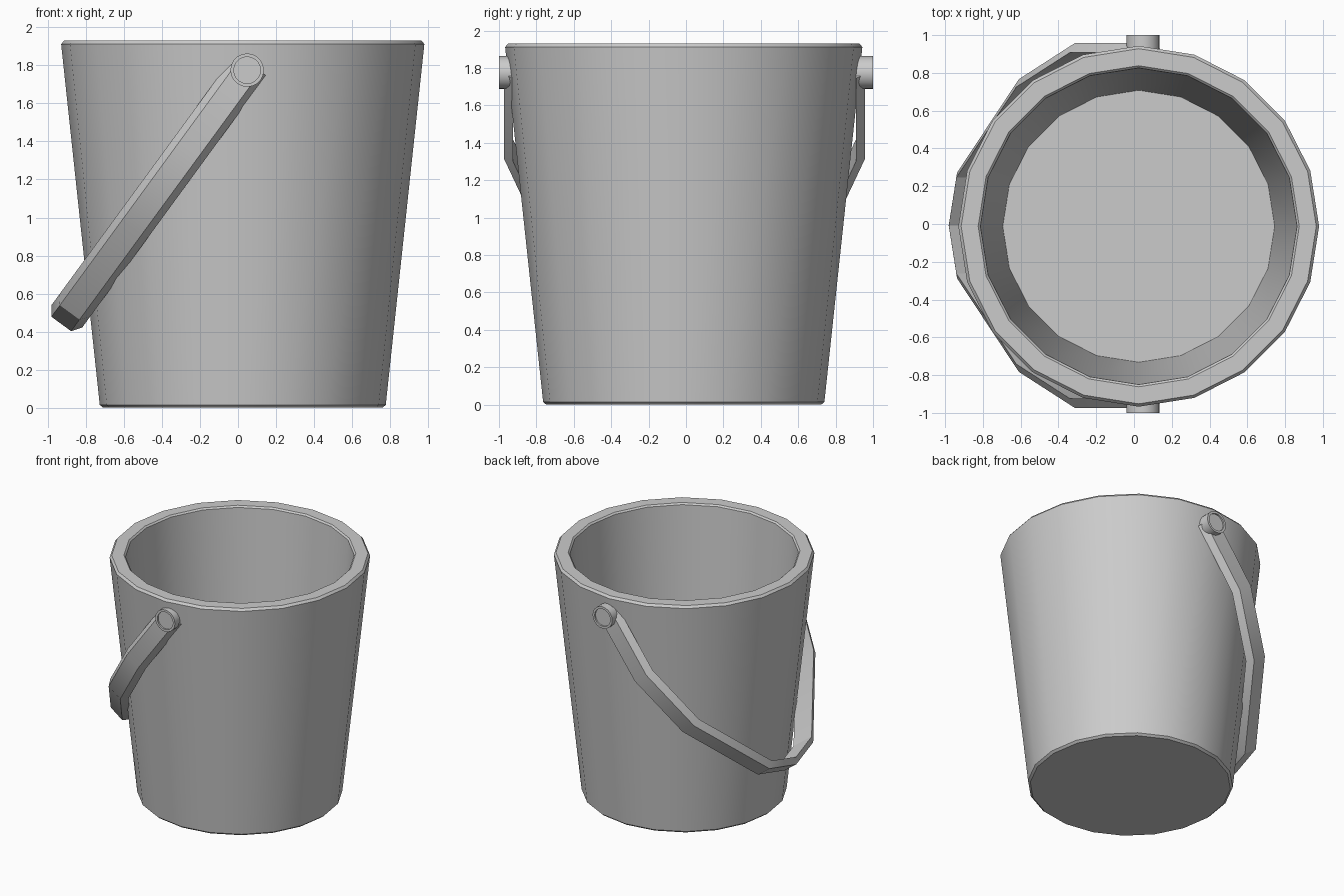
import bpy, bmesh
from math import sin, cos, pi, radians
from mathutils import Vector

if "Cube" in bpy.data.objects:
    bpy.data.objects.remove(bpy.data.objects["Cube"])

CX, CY = 0.025, -0.012


def finish(name, bm, angle):
    bmesh.ops.recalc_face_normals(bm, faces=bm.faces)
    me = bpy.data.meshes.new(name)
    bm.to_mesh(me)
    bm.free()
    ob = bpy.data.objects.new(name, me)
    bpy.context.collection.objects.link(ob)
    bpy.ops.object.select_all(action='DESELECT')
    ob.select_set(True)
    bpy.context.view_layer.objects.active = ob
    bpy.ops.object.shade_smooth_by_angle(angle=radians(angle))
    return ob


def skin(name, rings, angle):
    """Bridge closed rings of points and cap both ends."""
    bm = bmesh.new()
    vs = [[bm.verts.new(p) for p in ring] for ring in rings]
    n = len(vs[0])
    for a, b in zip(vs, vs[1:]):
        for i in range(n):
            j = (i + 1) % n
            bm.faces.new((a[i], a[j], b[j], b[i]))
    bm.faces.new(vs[0])
    bm.faces.new(vs[-1])
    return finish(name, bm, angle)


# Bucket body: 20-sided profile, outside bottom up over the rim to the inner floor
profile = [(0.735, 0.0), (0.752, 0.015), (0.955, 1.912), (0.94, 1.93),
           (0.85, 1.93), (0.838, 1.918), (0.72, 0.12)]
skin("bucket_body", [[(CX + r * cos(2 * pi * i / 20), CY + r * sin(2 * pi * i / 20), z)
                      for i in range(20)] for r, z in profile], 30)

# Handle: trapezoid bar swept along a faceted bail lying in a tilted plane
pivot = Vector((0.05, -0.008, 1.78))
along = Vector((-0.59, 0, -0.807))
across = Vector((-0.807, 0, 0.59))
side = Vector((0, 1, 0))
half = [(-0.03, 0.965), (0.53, 0.965), (1.03, 0.775), (1.585, 0.28)]
path = half + [(1.66, 0.0)] + [(s, -y) for s, y in reversed(half)]
pts = [along * s + side * y for s, y in path]
section = [(0.064, 0.0), (0.1, -0.048), (-0.1, -0.048), (-0.064, 0.0)]


def normal(a, b):
    d = (b - a).normalized()
    return across.cross(d).normalized()


rings = []
for i, p in enumerate(pts):
    n1 = normal(pts[max(i - 1, 0)], pts[max(i, 1)])
    n2 = normal(pts[min(i, len(pts) - 2)], pts[min(i + 1, len(pts) - 1)])
    m = (n1 + n2) / (1 + n1.dot(n2))
    if i == 0:
        flip = 1 if m.dot(side) > 0 else -1
    rings.append([pivot + p + across * u + m * (flip * r) for u, r in section])
skin("handle", rings, 25)

# Pivot pins with a shallow recessed end
for name, s in (("back_pin", 1), ("front_pin", -1)):
    prof = [(0.088, 0.86), (0.088, 1.0), (0.07, 1.0), (0.07, 0.988)]
    skin(name, [[(0.048 + r * cos(2 * pi * i / 20), s * y, 1.775 + r * sin(2 * pi * i / 20))
                 for i in range(20)] for r, y in prof], 30)
